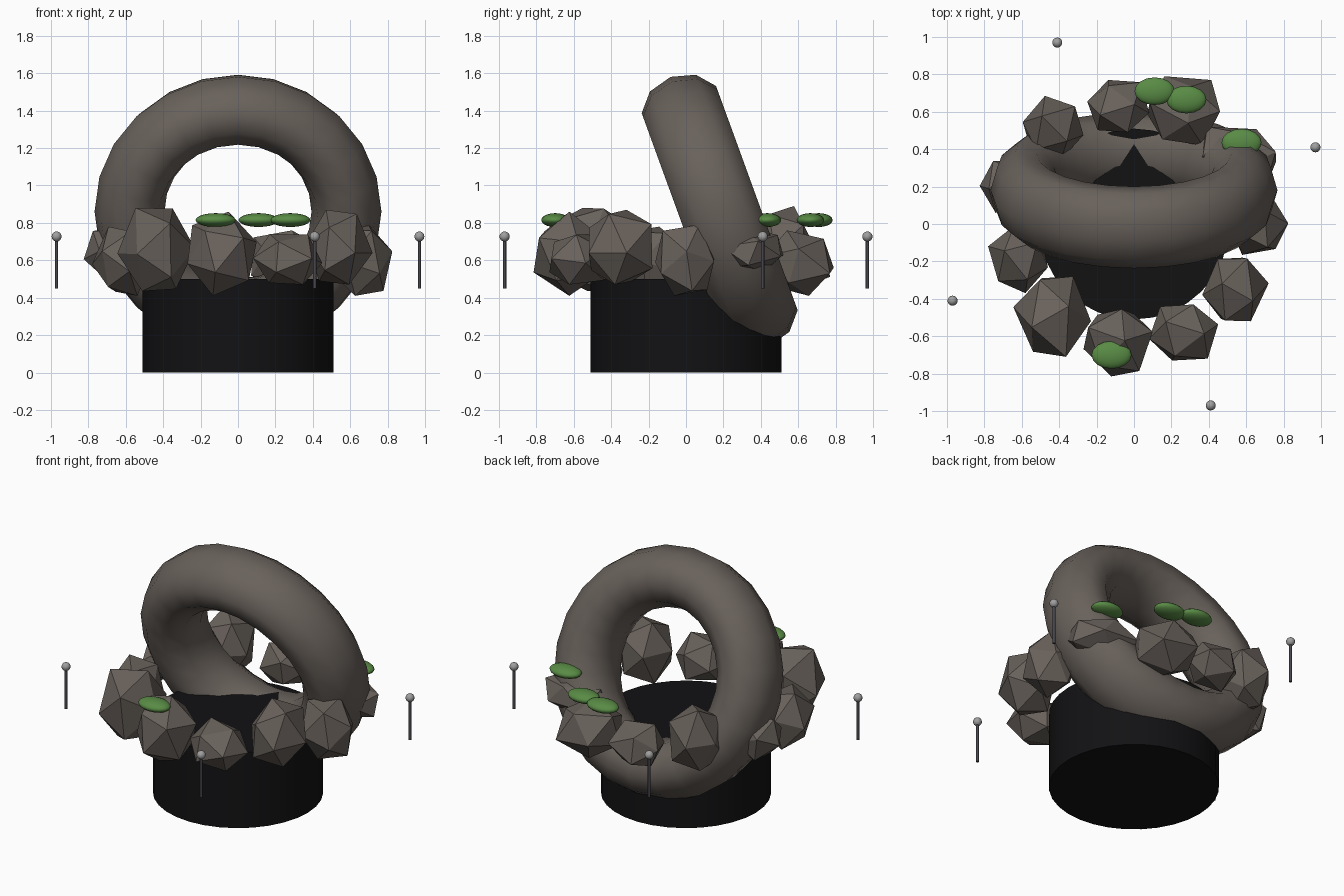
import bpy, math, random
from mathutils import Vector, Euler

if "Cube" in bpy.data.objects:
    bpy.data.objects.remove(bpy.data.objects["Cube"])

random.seed(4)


def material(name, rgb):
    m = bpy.data.materials.new(name)
    m.diffuse_color = (*rgb, 1)
    m.use_nodes = True
    m.node_tree.nodes["Principled BSDF"].inputs["Base Color"].default_value = m.diffuse_color
    return m


STONE = material("stone", (0.14, 0.12, 0.105))
BLACK = material("black", (0.006, 0.006, 0.007))
MOSS = material("moss", (0.10, 0.26, 0.06))
STEEL = material("steel", (0.35, 0.35, 0.35))
DARK = material("dark_steel", (0.06, 0.06, 0.075))


def finish(name, mat, smooth=True):
    ob = bpy.context.object
    ob.name = name
    ob.data.materials.append(mat)
    if smooth:
        bpy.ops.object.shade_smooth_by_angle(angle=math.radians(50))
    return ob


# Drum base
bpy.ops.mesh.primitive_cylinder_add(vertices=32, radius=0.51, depth=0.5, location=(0, 0, 0.25))
finish("base", BLACK)

# Leaning stone ring, a little deeper than it is thick
bpy.ops.mesh.primitive_torus_add(major_segments=24, minor_segments=10, major_radius=0.58,
                                 minor_radius=0.187, location=(0, 0.18, 0.86),
                                 rotation=(math.radians(-70), 0, 0))
ring = finish("stone_ring", STONE)
ring.scale.z = 1.19


# Faceted boulders: jittered icosahedra fitted to a box
def boulder(i, lo, hi):
    lo, hi = Vector(lo), Vector(hi)
    bpy.ops.mesh.primitive_ico_sphere_add(subdivisions=1, radius=1, location=(lo + hi) / 2)
    ob = finish(f"boulder_{i}", STONE, False)
    turn = Euler([random.uniform(0, 6.28) for _ in range(3)]).to_matrix()
    pts = [turn @ v.co * random.uniform(0.9, 1.1) for v in ob.data.vertices]
    for a in range(3):
        mn, mx = min(p[a] for p in pts), max(p[a] for p in pts)
        for p in pts:
            p[a] = ((p[a] - mn) / (mx - mn) - 0.5) * (hi[a] - lo[a])
    for v, p in zip(ob.data.vertices, pts):
        v.co = p


BOULDERS = [
    ((-.645, -.71, .435), (-.23, -.28, .88)),
    ((-.27, -.815, .41), (.10, -.455, .86)),
    ((.08, -.73, .47), (.45, -.43, .74)),
    ((.365, -.52, .47), (.72, -.18, .87)),
    ((.50, -.165, .41), (.825, .15, .79)),
    ((.34, .18, .53), (.76, .52, .78)),
    ((.07, .42, .41), (.46, .79, .76)),
    ((-.25, .49, .45), (.08, .77, .72)),
    ((-.595, .345, .47), (-.27, .685, .89)),
    ((-.825, .06, .50), (-.50, .34, .77)),
    ((-.78, -.37, .41), (-.46, -.01, .78)),
]
for i, (lo, hi) in enumerate(BOULDERS):
    boulder(i + 1, lo, hi)

# Moss pads
for i, (x, y) in enumerate([(.11, .71), (.28, .665), (.575, .435), (-.12, -.70)]):
    bpy.ops.mesh.primitive_uv_sphere_add(segments=16, ring_count=10, radius=1, location=(x, y, .815))
    finish(f"moss_pad_{i + 1}", MOSS).scale = (.107, .074, .037)

# Four pins around the outside
for i, (x, y) in enumerate([(.97, .41), (-.41, .97), (-.97, -.41), (.41, -.97)]):
    bpy.ops.mesh.primitive_cylinder_add(vertices=10, radius=.009, depth=.27, location=(x, y, .585))
    finish(f"pin_stem_{i + 1}", DARK)
    bpy.ops.mesh.primitive_uv_sphere_add(segments=14, ring_count=10, radius=.027, location=(x, y, .727))
    finish(f"pin_head_{i + 1}", STEEL)
